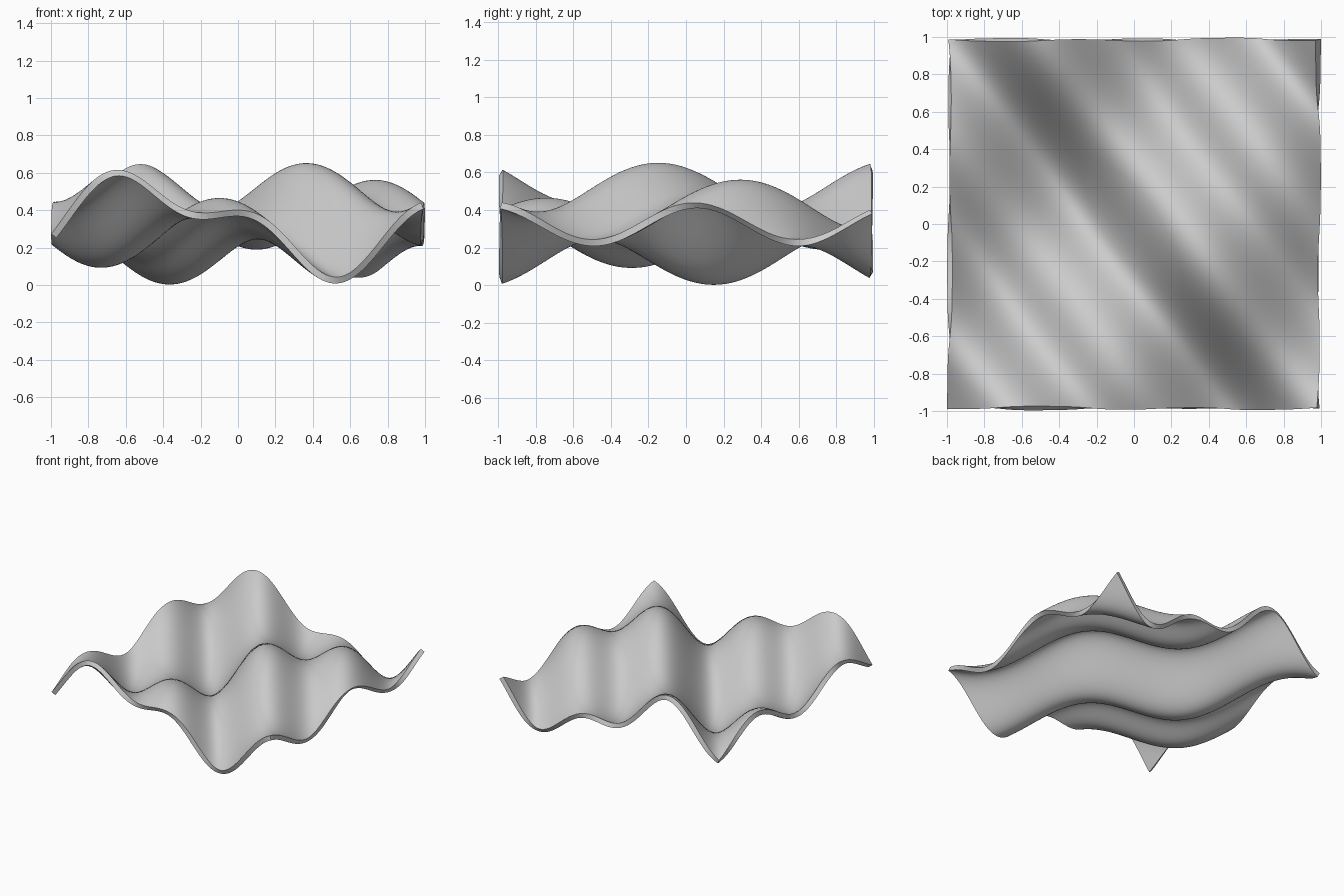
import bpy
from math import sin, cos

if "Cube" in bpy.data.objects:
    bpy.data.objects.remove(bpy.data.objects["Cube"])

HALF = 0.985       # half width of the middle surface
THICK = 0.036      # sheet thickness
MID_Z = 0.327      # mean height


def height(x, y):
    # broad egg-crate swell plus a finer diagonal ripple
    swell = 0.25 * sin(3.2 * x) * cos(2.56 * y)
    ripple = 0.10 * sin(7.68 * x + 5.76 * y)
    return MID_Z + swell + ripple


# flat square grid, lifted into waves
bpy.ops.mesh.primitive_grid_add(x_subdivisions=140, y_subdivisions=140, size=2 * HALF)
sheet = bpy.context.object
sheet.name = "wavy_sheet"
for v in sheet.data.vertices:
    v.co.z = height(v.co.x, v.co.y)

# give the sheet an even thickness around the middle surface
solid = sheet.modifiers.new("thickness", 'SOLIDIFY')
solid.thickness = THICK
solid.offset = 0
bpy.ops.object.modifier_apply(modifier=solid.name)

# smooth faces with crisp rims
bpy.ops.object.shade_smooth_by_angle(angle=0.7)
